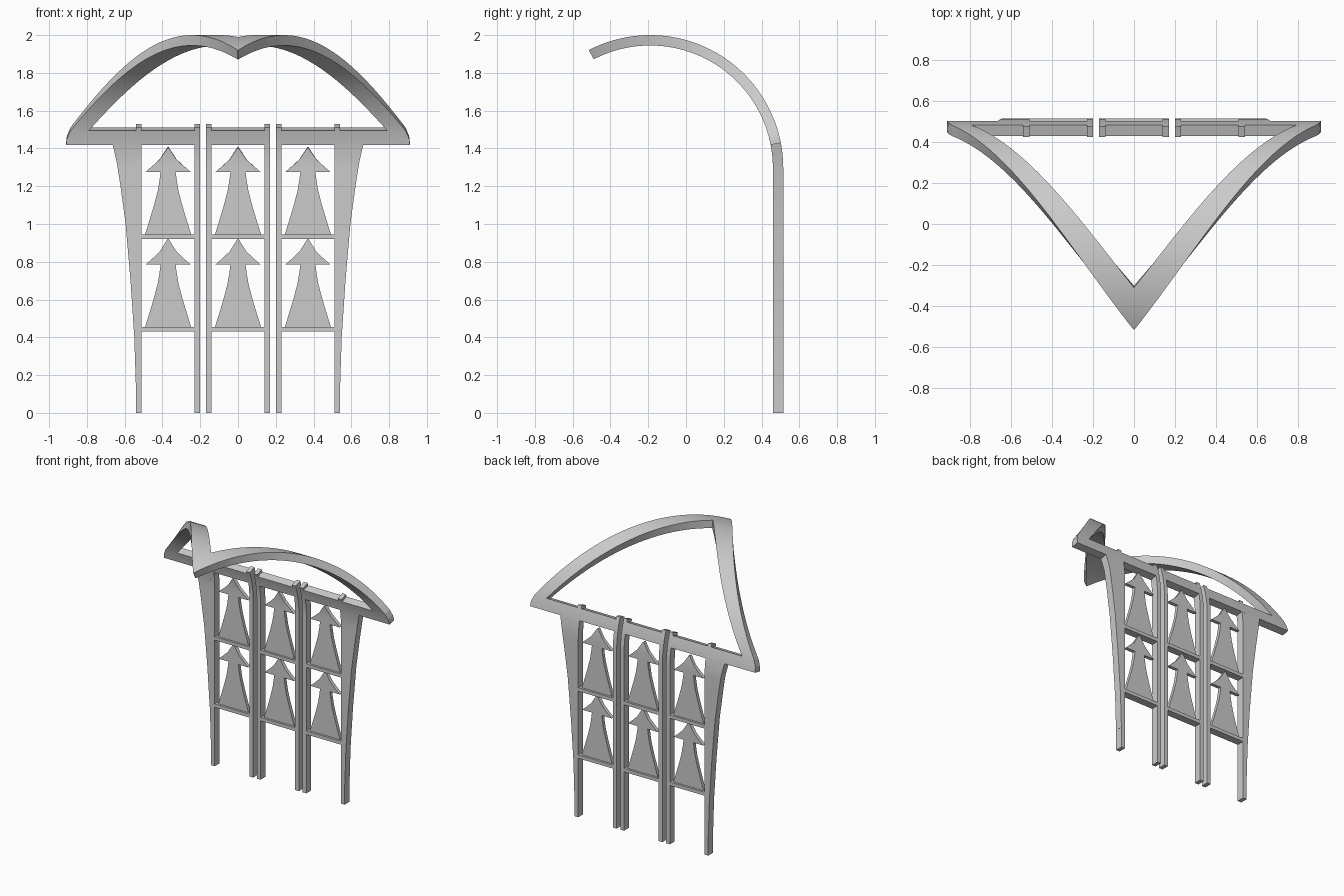
import bpy, bmesh, math

cube = bpy.data.objects.get("Cube")
if cube:
    bpy.data.objects.remove(cube)

grey = bpy.data.materials.new("light_grey")
grey.use_nodes = True
grey.diffuse_color = (0.6, 0.6, 0.6, 1)
grey.node_tree.nodes["Principled BSDF"].inputs["Base Color"].default_value = (0.6, 0.6, 0.6, 1)

# The whole frame is a flat sheet rolled forward above BEND_Z
AXIS_Y, BEND_Z, R_OUT, R_IN = -0.19, 1.295, 0.705, 0.65


def arc(deg):
    """Sheet length at a given roll angle."""
    return BEND_Z + R_OUT * math.radians(deg)


def bend(x, s, r):
    a = max(0, (s - BEND_Z) / R_OUT)
    return (x, AXIS_Y + r * math.cos(a), min(s, BEND_Z) + r * math.sin(a))


def refine(rows):
    """Add rows so the rolled part stays smooth."""
    cuts = [arc(3 * i) for i in range(40)]
    out = [rows[0]]
    for a, b in zip(rows, rows[1:]):
        for s in cuts:
            if a[0] + 0.004 < s < b[0] - 0.004:
                t = (s - a[0]) / (b[0] - a[0])
                out.append((s, a[1] + t * (b[1] - a[1]), a[2] + t * (b[2] - a[2])))
        out.append(b)
    return out


def strip(name, rows, r_in=R_IN, r_out=R_OUT, mirror=False):
    """Solid strip from rows of (length, left x, right x)."""
    bm = bmesh.new()
    rings = [[bm.verts.new(bend(*p)) for p in
              ((xl, s, r_in), (xr, s, r_in), (xr, s, r_out), (xl, s, r_out))]
             for s, xl, xr in refine(rows)]
    for a, b in zip(rings, rings[1:]):
        for i in range(4):
            j = (i + 1) % 4
            bm.faces.new((a[i], a[j], b[j], b[i]))
    bm.faces.new(rings[0][::-1])
    bm.faces.new(rings[-1])
    bmesh.ops.recalc_face_normals(bm, faces=bm.faces)
    mesh = bpy.data.meshes.new(name)
    bm.to_mesh(mesh)
    bm.free()
    mesh.materials.append(grey)
    ob = bpy.data.objects.new(name, mesh)
    bpy.context.collection.objects.link(ob)
    if mirror:
        ob.modifiers.new("Mirror", 'MIRROR')
    bpy.ops.object.select_all(action='DESELECT')
    ob.select_set(True)
    bpy.context.view_layer.objects.active = ob
    bpy.ops.object.shade_smooth_by_angle(angle=math.radians(30))
    return ob


# Levels along the sheet
bar_low, bar_top, post_top = arc(11), arc(17.8), arc(19.5)
apex_in, apex_out = arc(99.8), arc(117.4)


def outer_x(s):
    return 0.88 * (apex_out - s) / (apex_out - arc(18.6))


# Canopy: two tapering arms meeting in a forward point
strip("canopy_arm", [
    (bar_top, 0.79, 0.887), (arc(20), 0.769, outer_x(arc(20))),
    (apex_in, 0, outer_x(apex_in)), (apex_out, 0, 0.002)], mirror=True)

# Canopy base bar, split at the post gaps
strip("side_top_bar", [(bar_low, 0.23, 0.91), (arc(14), 0.23, 0.906),
                       (bar_top, 0.23, 0.887)], mirror=True)
strip("middle_top_bar", [(bar_low, -0.14, 0.14), (bar_top, -0.14, 0.14)])

# Posts
for name, x in (("middle_post", 0.14), ("inner_post", 0.2), ("outer_post", 0.51)):
    strip(name, [(0, x, x + 0.03), (post_top, x, x + 0.03)], mirror=True)

# Flared brackets on the outer posts
strip("flared_bracket", [(0.15, 0.54, 0.541), (0.4, 0.54, 0.549), (0.7, 0.54, 0.569),
                         (1.0, 0.54, 0.595), (1.2, 0.54, 0.622), (1.33, 0.54, 0.642),
                         (bar_low, 0.54, 0.663)], mirror=True)

# Arrow outline: (height above rail, half width)
ARROW = [(0, 0.122), (0.07, 0.1), (0.15, 0.076), (0.23, 0.055), (0.29, 0.045),
         (0.33, 0.04), (0.33, 0.12), (0.365, 0.08), (0.4, 0.044), (0.435, 0.022),
         (0.465, 0.003)]

# Rails and arrow panels in each of the three bays
for side, cx in (("right", -0.37), ("middle", 0), ("left", 0.37)):
    for level, z in (("lower", 0.43), ("upper", 0.92)):
        strip(f"{side}_{level}_rail", [(z, cx - 0.14, cx + 0.14),
                                       (z + 0.025, cx - 0.14, cx + 0.14)])
        strip(f"{side}_{level}_arrow",
              [(z + 0.025 + h, cx - w, cx + w) for h, w in ARROW],
              R_IN + 0.015, R_OUT - 0.015)
